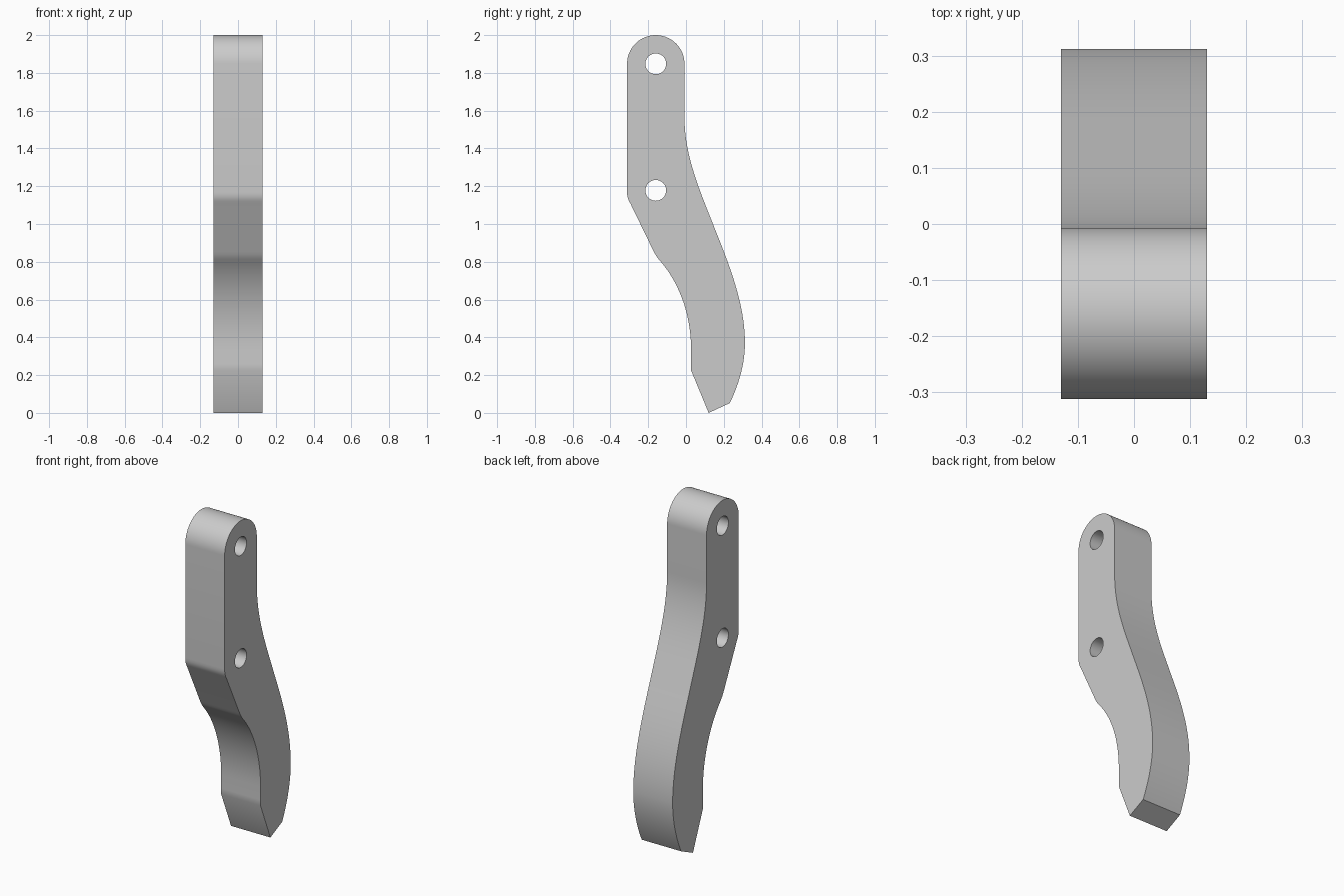
import bpy, bmesh
from math import pi, sin, cos, radians
from mathutils import Vector
from mathutils.geometry import interpolate_bezier

cube = bpy.data.objects.get("Cube")
if cube:
    bpy.data.objects.remove(cube, do_unlink=True)

HALF_WIDTH = 0.13
AXIS_Y = -0.16
TOP_Z, TOP_R = 1.848, 0.152


def arc(y, z, r, start, end, n):
    """Points on an arc, angles in degrees."""
    return [(y + r * cos(radians(start + (end - start) * i / n)),
             z + r * sin(radians(start + (end - start) * i / n))) for i in range(n + 1)]


def bend(a, b, c, d, n=20):
    """Points on a cubic curve."""
    return [p[:2] for p in interpolate_bezier(*[Vector((*q, 0)) for q in (a, b, c, d)], n)]


# Side outline: rounded head, kinked front edge, chisel tip, S-curved back edge
outline = arc(AXIS_Y, TOP_Z, TOP_R, 0, 180, 40)
outline += bend((-0.312, 1.17), (-0.312, 1.145), (-0.307, 1.13), (-0.295, 1.11), 6)
outline += bend((-0.172, 0.857), (-0.162, 0.838), (-0.158, 0.83), (-0.145, 0.814), 5)
outline += bend((-0.145, 0.814), (-0.042, 0.7), (0.027, 0.53), (0.027, 0.336))[1:]
outline += [(0.027, 0.26), (0.027, 0.225), (0.12, 0.0), (0.232, 0.052)]
outline += bend((0.232, 0.052), (0.282, 0.155), (0.312, 0.265), (0.312, 0.37))[1:]
outline += bend((0.312, 0.37), (0.312, 0.57), (0.235, 0.77), (0.156, 0.966))[1:]
outline += bend((0.156, 0.966), (0.085, 1.15), (-0.008, 1.35), (-0.008, 1.56))[1:]

# Two pin holes
holes = [arc(AXIS_Y, z, 0.055, 0, 360, 40)[:-1] for z in (TOP_Z, 1.178)]

# Filled and extruded profile
curve = bpy.data.curves.new("lever_arm", "CURVE")
curve.dimensions = "2D"
curve.fill_mode = "BOTH"
curve.extrude = HALF_WIDTH
for loop in [outline] + holes:
    spline = curve.splines.new("POLY")
    spline.points.add(len(loop) - 1)
    for point, (y, z) in zip(spline.points, loop):
        point.co = (y, z, 0, 1)
    spline.use_cyclic_u = True

arm = bpy.data.objects.new("lever_arm", curve)
bpy.context.collection.objects.link(arm)
arm.rotation_euler = (pi / 2, 0, pi / 2)
bpy.ops.object.select_all(action="DESELECT")
arm.select_set(True)
bpy.context.view_layer.objects.active = arm
bpy.ops.object.convert(target="MESH")
arm = bpy.context.object
bpy.ops.object.transform_apply(location=False, rotation=True, scale=False)

# Weld the caps to the sides
bm = bmesh.new()
bm.from_mesh(arm.data)
bmesh.ops.remove_doubles(bm, verts=bm.verts, dist=0.0005)
bmesh.ops.recalc_face_normals(bm, faces=bm.faces)
bm.to_mesh(arm.data)
bm.free()
bpy.ops.object.shade_smooth_by_angle(angle=radians(30))

# Plain grey finish
grey = bpy.data.materials.new("plain_grey")
grey.use_nodes = True
colour = (0.6, 0.6, 0.6, 1)
grey.diffuse_color = colour
grey.node_tree.nodes["Principled BSDF"].inputs["Base Color"].default_value = colour
arm.data.materials.clear()
arm.data.materials.append(grey)
